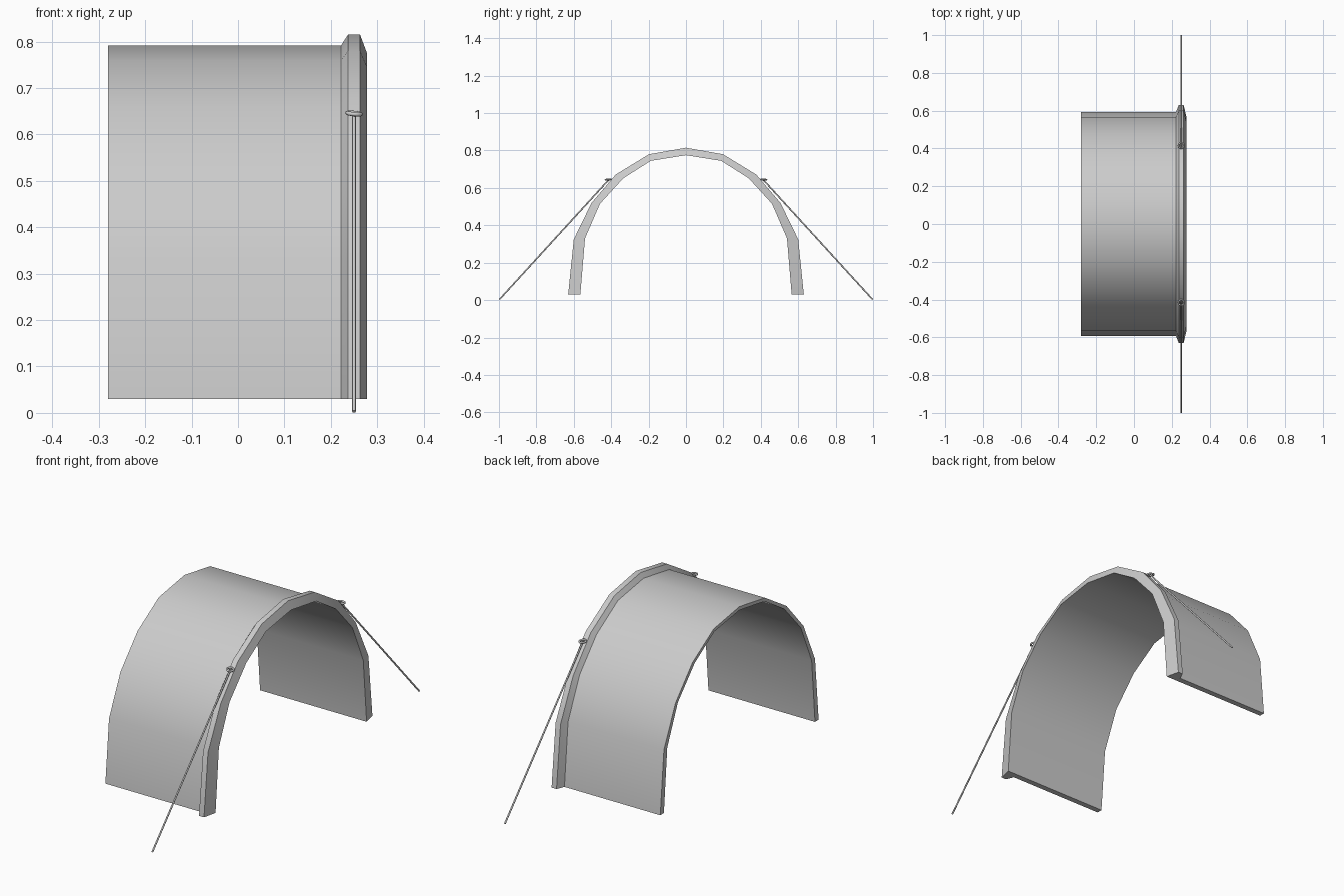
import bpy, bmesh, math
from mathutils import Vector

if "Cube" in bpy.data.objects:
    bpy.data.objects.remove(bpy.data.objects["Cube"])

# Half profiles of the arch (y, z), foot to crown: rim outside and inner lining
OUTER = [(.63, .03), (.60, .325), (.505, .52), (.375, .672), (.198, .78), (0, .815)]
INNER = [(.565, .03), (.54, .33), (.46, .515), (.335, .652), (.188, .745), (0, .775)]


def full(half):
    return [Vector(p) for p in half] + [Vector((-y, z)) for y, z in half[-2::-1]]


def add_mesh(name, bm, angle):
    bmesh.ops.recalc_face_normals(bm, faces=bm.faces)
    me = bpy.data.meshes.new(name)
    bm.to_mesh(me)
    bm.free()
    ob = bpy.data.objects.new(name, me)
    bpy.context.collection.objects.link(ob)
    bpy.ops.object.select_all(action='DESELECT')
    bpy.context.view_layer.objects.active = ob
    ob.select_set(True)
    bpy.ops.object.shade_smooth_by_angle(angle=math.radians(angle))
    return ob


# Curved shelter shell: section (x, depth from lining to rim) swept over the arch
section = [(-.28, 0), (-.28, .42), (.222, .42), (.237, 1), (.263, 1), (.278, 0)]
bm = bmesh.new()
rings = []
for o, i in zip(full(OUTER), full(INNER)):
    pts = [(x, i.lerp(o, t)) for x, t in section]
    rings.append([bm.verts.new((x, p.x, p.y)) for x, p in pts])
n = len(section)
for a, b in zip(rings, rings[1:]):
    for k in range(n):
        m = (k + 1) % n
        bm.faces.new((a[k], a[m], b[m], b[k]))
bm.faces.new(rings[0])
bm.faces.new(rings[-1])
add_mesh("arched_cover", bm, 35)

# Guy ropes and their eyelets on both sides
for side, label in ((1, "back"), (-1, "front")):
    start = Vector((.25, side * .998, .003))
    end = Vector((.25, side * .412, .645))
    d = end - start
    bpy.ops.mesh.primitive_cylinder_add(
        vertices=8, radius=.004, depth=d.length, location=(start + end) / 2,
        rotation=d.to_track_quat('Z', 'Y').to_euler())
    bpy.context.object.name = "guy_rope_" + label
    bpy.ops.object.shade_smooth_by_angle(angle=math.radians(50))
    bpy.ops.mesh.primitive_torus_add(
        major_radius=.0145, minor_radius=.0045, major_segments=16, minor_segments=8,
        location=(.25, side * .416, .645), rotation=(-side * .1, .1, 0))
    bpy.context.object.name = "eyelet_" + label
    bpy.ops.object.shade_smooth_by_angle(angle=math.radians(50))
